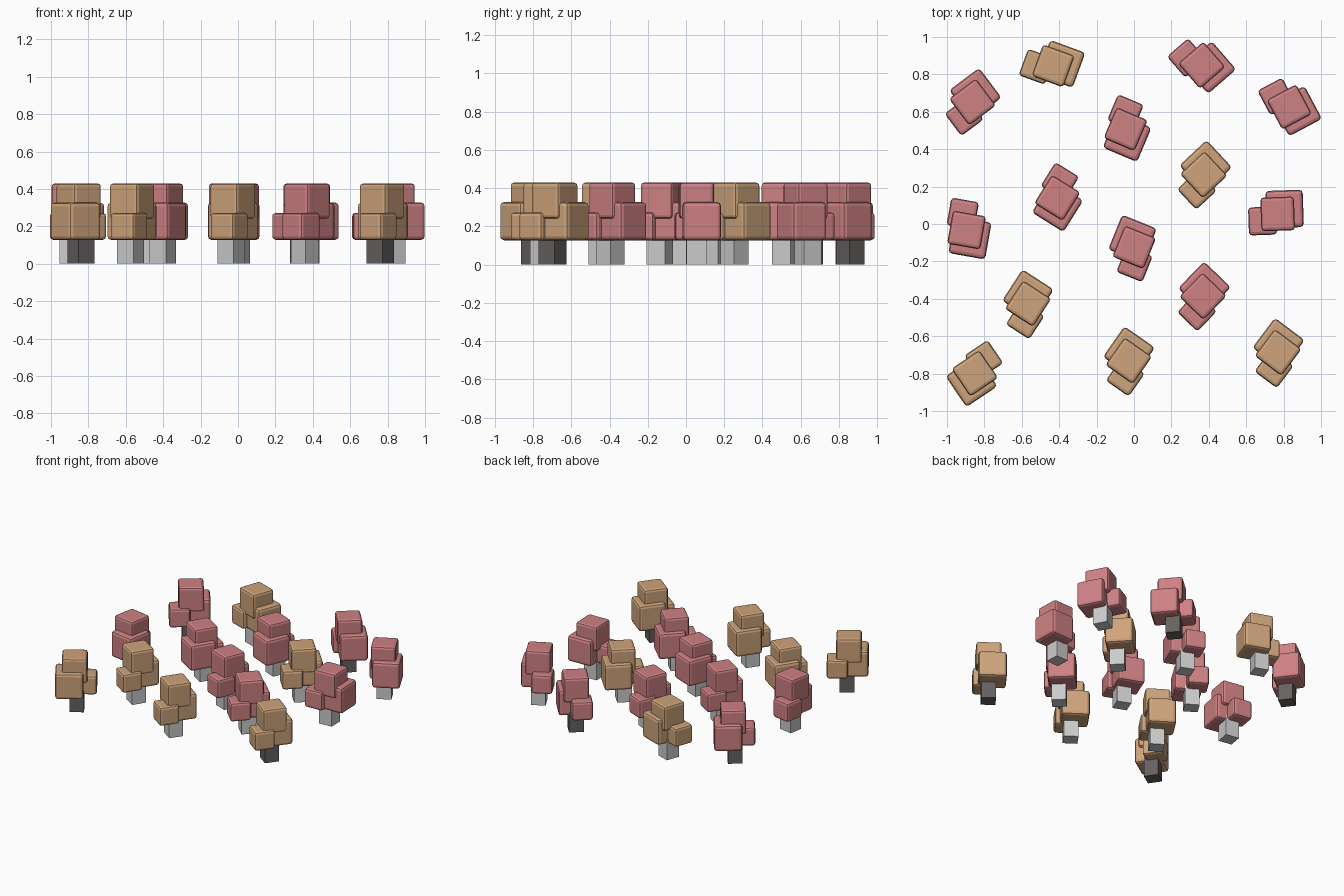
import bpy, bmesh
from math import radians
from mathutils import Matrix, Vector

if "Cube" in bpy.data.objects:
    bpy.data.objects.remove(bpy.data.objects["Cube"])


def material(name, rgb):
    m = bpy.data.materials.new(name)
    m.diffuse_color = (*rgb, 1)
    m.use_nodes = True
    m.node_tree.nodes["Principled BSDF"].inputs["Base Color"].default_value = m.diffuse_color
    return m


RED = material("red_leaves", (0.62, 0.22, 0.23))
TAN = material("tan_leaves", (0.62, 0.37, 0.20))
DARK = material("dark_bark", (0.13, 0.12, 0.115))


def block(bm, center, size, bevel=0):
    part = bmesh.new()
    bmesh.ops.create_cube(part, size=1, matrix=Matrix.LocRotScale(center, None, Vector(size)))
    if bevel:
        bmesh.ops.bevel(part, geom=part.edges[:], offset=bevel, segments=2,
                        profile=0.5, affect='EDGES')
    tmp = bpy.data.meshes.new("tmp")
    part.to_mesh(tmp)
    part.free()
    bm.from_mesh(tmp)
    bpy.data.meshes.remove(tmp)


def mesh(name, blocks, mat):
    bm = bmesh.new()
    for b in blocks:
        block(bm, *b)
    me = bpy.data.meshes.new(name)
    bm.to_mesh(me)
    bm.free()
    if mat:
        me.materials.append(mat)
    return me


# Foliage: big low cube, small low cube, top cube
LEAVES = [((0.038, 0.025, 0.227), (0.2, 0.2, 0.2), 0.02),
          ((-0.082, -0.035, 0.2), (0.15, 0.15, 0.145), 0.018),
          ((0, 0, 0.335), (0.18, 0.18, 0.19), 0.018)]
# Trunk: plain square post
TRUNK = [((-0.014, 0, 0.08), (0.105, 0.105, 0.16))]

leaf_mesh = {c: mesh("foliage_" + c, LEAVES, m) for c, m in (("red", RED), ("tan", TAN))}
trunk_mesh = {d: mesh("trunk", TRUNK, m) for d, m in ((0, None), (1, DARK))}

# Trees: footprint centre x, y, turn in degrees, leaf colour, dark bark
TREES = [(-0.861, 0.652, 37, "red", 1), (-0.439, 0.856, -20, "tan", 0),
         (0.361, 0.845, -49, "red", 1), (0.832, 0.626, -62, "red", 0),
         (-0.037, 0.513, -113, "red", 0), (0.377, 0.262, 43, "tan", 0),
         (-0.409, 0.144, -122, "red", 0), (-0.882, -0.024, -100, "red", 0),
         (-0.008, -0.131, 68, "red", 0), (0.759, 0.061, 2, "red", 0),
         (-0.567, -0.430, 57, "tan", 0), (0.374, -0.388, 46, "red", 0),
         (-0.853, -0.799, -146, "tan", 1), (-0.027, -0.735, 55, "tan", 0),
         (0.773, -0.690, 53, "tan", 1)]

for i, (x, y, turn, colour, dark) in enumerate(TREES, 1):
    rot = Matrix.Rotation(radians(turn), 4, 'Z')
    # Shift so the turned footprint is centred on (x, y)
    pts = [rot @ v.co for v in leaf_mesh[colour].vertices]
    xs, ys = [p.x for p in pts], [p.y for p in pts]
    loc = Vector((x - (min(xs) + max(xs)) / 2, y - (min(ys) + max(ys)) / 2, 0))
    for name, me in (("foliage", leaf_mesh[colour]), ("trunk", trunk_mesh[dark])):
        ob = bpy.data.objects.new(f"tree_{i:02d}_{name}", me)
        ob.matrix_world = Matrix.Translation(loc) @ rot
        bpy.context.collection.objects.link(ob)
